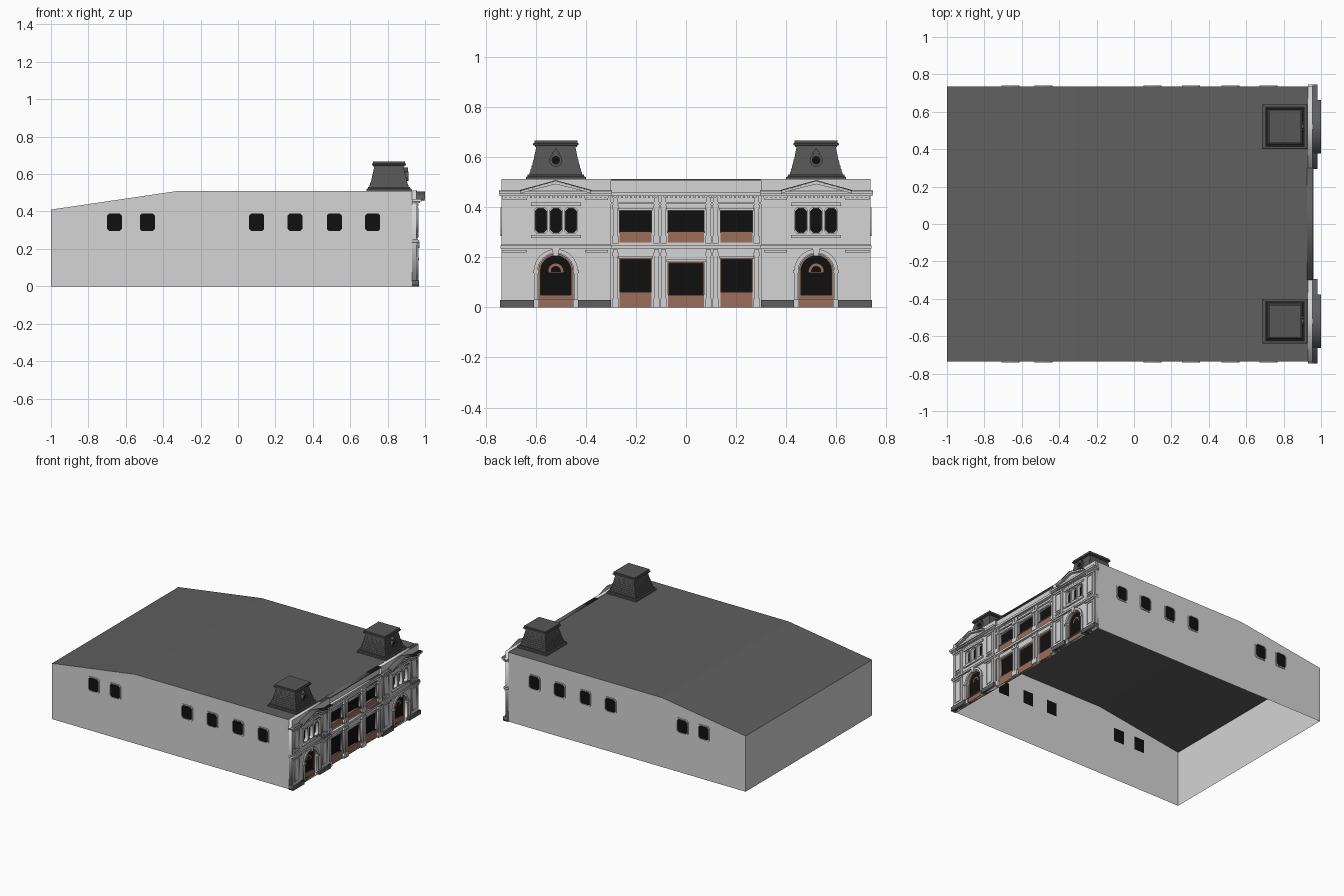
import bpy, bmesh, math
from mathutils import Matrix

if "Cube" in bpy.data.objects:
    bpy.data.objects.remove(bpy.data.objects["Cube"])


def material(name, *rgb):
    m = bpy.data.materials.new(name)
    m.diffuse_color = (*rgb, 1)
    m.use_nodes = True
    m.node_tree.nodes["Principled BSDF"].inputs["Base Color"].default_value = m.diffuse_color
    return m


STONE = material("pale_stone", 0.66, 0.66, 0.66)
ROOF = material("dark_roof", 0.115, 0.115, 0.115)
SLATE = material("slate", 0.095, 0.095, 0.095)
GLASS = material("black_glass", 0.005, 0.005, 0.005)
WOOD = material("brown_wood", 0.32, 0.155, 0.105)

FACADE = Matrix(((0, 0, 1, 0), (1, 0, 0, 0), (0, 1, 0, 0), (0, 0, 0, 1)))   # (y, z) profile along x
SIDE = Matrix(((1, 0, 0, 0), (0, 0, -1, 0), (0, 1, 0, 0), (0, 0, 0, 1)))    # (x, z) profile along -y


def add_object(name, mesh, mat, mirror):
    mesh.materials.clear()
    mesh.materials.append(mat)
    ob = bpy.data.objects.new(name, mesh)
    bpy.context.collection.objects.link(ob)
    if mirror:
        mod = ob.modifiers.new("mirror", 'MIRROR')
        mod.use_axis = (False, True, False)
        mod.use_mirror_merge = False
    return ob


def prism(name, loops, a, b, mat, mirror=True, frame=FACADE):
    """Filled outlines (inner loops become holes) extruded from a to b."""
    cu = bpy.data.curves.new(name, 'CURVE')
    cu.dimensions, cu.fill_mode, cu.extrude = '2D', 'BOTH', abs(b - a) / 2
    for pts in loops:
        sp = cu.splines.new('POLY')
        sp.points.add(len(pts) - 1)
        for p, (u, v) in zip(sp.points, pts):
            p.co = (u, v, 0, 1)
        sp.use_cyclic_u = True
    tmp = bpy.data.objects.new("tmp", cu)
    bpy.context.collection.objects.link(tmp)
    dg = bpy.context.evaluated_depsgraph_get()
    mesh = bpy.data.meshes.new_from_object(tmp.evaluated_get(dg))
    bpy.data.objects.remove(tmp)
    mesh.transform(frame @ Matrix.Translation((0, 0, (a + b) / 2)))
    return add_object(name, mesh, mat, mirror)


def rect(u0, u1, v0, v1):
    return [(u0, v0), (u1, v0), (u1, v1), (u0, v1)]


def chamfer(u0, u1, v0, v1, c):
    return [(u0 + c, v0), (u1 - c, v0), (u1, v0 + c), (u1, v1 - c),
            (u1 - c, v1), (u0 + c, v1), (u0, v1 - c), (u0, v0 + c)]


def arch(c, r, v0, spring, n=16):
    return [(c - r, v0), (c + r, v0)] + [
        (c + r * math.cos(math.pi * i / n), spring + r * math.sin(math.pi * i / n)) for i in range(n + 1)]


def ring_frame(u0, u1, v0, v1, t):
    return [rect(u0, u1, v0, v1), rect(u0 + t, u1 - t, v0 + t, v1 - t)]


# ---- hall: open-bottomed shell with roof, back wall and side walls
bm = bmesh.new()
profile = [(-1, 0), (-1, 0.41), (-0.32, 0.51), (0.945, 0.51)]
rows = [[bm.verts.new((x, s * 0.735, z)) for s in (-1, 1)] for x, z in profile]
for r0, r1 in zip(rows, rows[1:]):
    bm.faces.new((r0[0], r1[0], r1[1], r0[1]))
mesh = bpy.data.meshes.new("roof_and_back")
bm.to_mesh(mesh)
shell = add_object("roof_and_back", mesh, ROOF, False)
shell.data.materials.append(STONE)
for p in shell.data.polygons:
    p.material_index = 1 if abs(p.normal.x) > 0.9 else 0

side_x = [-0.66, -0.485, 0.1, 0.305, 0.515, 0.72]
holes = [chamfer(x - 0.04, x + 0.04, 0.295, 0.39, 0.012) for x in side_x]
prism("side_wall", [[(-1, 0), (0.945, 0), (0.945, 0.51), (-0.32, 0.51), (-1, 0.41)]] + holes,
      0.735, 0.735, STONE, frame=SIDE)
prism("side_window_glass", [rect(x - 0.042, x + 0.042, 0.293, 0.392) for x in side_x],
      0.733, 0.733, GLASS, frame=SIDE)
surround = [chamfer(x - 0.048, x + 0.048, 0.286, 0.398, 0.012) for x in side_x]
prism("side_window_frame", surround + holes, 0.735, 0.741, STONE, frame=SIDE)

# ---- end pavilions: wall with arched door and three upper windows
C = 0.52
win_y = [C - 0.06, C, C + 0.06]
win_holes = [chamfer(y - 0.022, y + 0.022, 0.30, 0.394, 0.01) for y in win_y]
door = arch(C, 0.068, 0.001, 0.145)
prism("pavilion_wall", [rect(0.30, 0.737, 0, 0.513), door] + win_holes, 0.93, 0.955, STONE)
prism("pavilion_glass", [rect(C - 0.1, C + 0.1, 0, 0.22), rect(C - 0.1, C + 0.1, 0.29, 0.4)],
      0.932, 0.936, GLASS)
prism("pavilion_window_frame",
      [chamfer(y - 0.027, y + 0.027, 0.294, 0.40, 0.011) for y in win_y] + win_holes, 0.955, 0.961, STONE)
prism("pavilion_window_sill", [rect(C - 0.1, C + 0.1, 0.278, 0.29)], 0.955, 0.966, STONE)
prism("pavilion_window_lintel", [rect(C - 0.1, C + 0.1, 0.405, 0.418)], 0.955, 0.964, STONE)
prism("door_arch_moulding", [arch(C, 0.088, 0.03, 0.145), arch(C, 0.072, 0.031, 0.145)], 0.955, 0.964, STONE)
prism("door_impost", [rect(C + s * 0.08 - 0.012, C + s * 0.08 + 0.012, 0.138, 0.15) for s in (-1, 1)],
      0.955, 0.969, STONE)
prism("door_keystone", [[(C - 0.01, 0.205), (C + 0.01, 0.205), (C + 0.016, 0.243), (C - 0.016, 0.243)]],
      0.955, 0.97, STONE)
prism("door_wood_frame", [door, arch(C, 0.061, 0.002, 0.145)], 0.938, 0.944, WOOD)
prism("door_lower_panel", [rect(C - 0.062, C + 0.062, 0, 0.05)], 0.937, 0.946, WOOD)
prism("door_transom", [arch(C, 0.03, 0.14, 0.145), arch(C, 0.02, 0.141, 0.145)], 0.936, 0.941, WOOD)

# pavilion piers with framed panels on both storeys
piers = [(0.315, 0.40), (0.64, 0.728)]
prism("pavilion_pier", [rect(a, b, z0, z1) for a, b in piers for z0, z1 in ((0.03, 0.234), (0.255, 0.444))],
      0.955, 0.959, STONE)
panels = []
for a, b in piers:
    m = (a + b) / 2
    for z0, z1 in ((0.05, 0.212), (0.262, 0.28), (0.288, 0.42)):
        panels += ring_frame(m - 0.03, m + 0.03, z0, z1, 0.006)
prism("pavilion_pier_panel", panels, 0.959, 0.964, STONE)
prism("pavilion_pier_capital", [rect(a - 0.004, b + 0.004, z, z + 0.01) for a, b in piers for z in (0.22, 0.428)],
      0.955, 0.966, STONE)
prism("pavilion_plinth", [rect(0.30, 0.432, 0, 0.03), rect(0.608, 0.742, 0, 0.03)], 0.93, 0.969, ROOF)
prism("pavilion_belt", [rect(0.298, 0.741, 0.235, 0.247)], 0.93, 0.969, STONE)
prism("pavilion_belt_step", [rect(0.30, 0.739, 0.247, 0.254)], 0.93, 0.963, STONE)

# top cornice with dentils, dark cover, pediment
prism("pavilion_cornice", [rect(0.297, 0.744, 0.444, 0.452)], 0.93, 0.972, STONE)
prism("pavilion_cornice_lip", [rect(0.295, 0.747, 0.452, 0.463)], 0.93, 0.981, STONE)
prism("pavilion_cornice_cover", [rect(0.295, 0.747, 0.463, 0.466)], 0.955, 0.981, ROOF)
prism("pavilion_dentil", [rect(0.31 + i * 0.018, 0.318 + i * 0.018, 0.436, 0.444) for i in range(24)],
      0.955, 0.964, STONE)
prism("pediment_field", [[(C - 0.125, 0.464), (C + 0.125, 0.464), (C, 0.496)]], 0.955, 0.978, STONE)
prism("pediment_rake", [[(C - 0.14, 0.455), (C - 0.115, 0.463), (C, 0.492), (C + 0.115, 0.463), (C + 0.14, 0.455),
                         (C + 0.14, 0.465), (C, 0.503), (C - 0.14, 0.465)]], 0.955, 0.998, STONE)
prism("pediment_cover", [[(C - 0.142, 0.465), (C, 0.503), (C + 0.142, 0.465), (C + 0.142, 0.469),
                          (C, 0.508), (C - 0.142, 0.469)]], 0.955, 1.0, ROOF)

# ---- central section: three bays on two storeys
bays = [(-0.265, -0.138), (-0.072, 0.072), (0.138, 0.265)]
tops = [0.195, 0.18, 0.195]
lower = [rect(a, b, 0.001, t) for (a, b), t in zip(bays, tops)]
upper = [rect(a, b, 0.26, 0.385) for a, b in bays]
prism("central_wall", [rect(-0.3, 0.3, 0, 0.508)] + lower + upper, 0.925, 0.942, STONE, False)
prism("central_glass", [rect(-0.28, 0.28, 0, 0.2), rect(-0.28, 0.28, 0.255, 0.39)], 0.926, 0.93, GLASS, False)
prism("balcony_panel", [rect(a, b, 0.26, 0.297) for a, b in bays], 0.932, 0.946, WOOD, False)
prism("balcony_rail", [rect(a - 0.003, b + 0.003, 0.297, 0.303) for a, b in bays], 0.932, 0.949, WOOD, False)
prism("shopfront_panel", [rect(a, b, 0, 0.05 if a < 0 < b else 0.062) for a, b in bays],
      0.932, 0.943, WOOD, False)
frames = []
for (a, b), t in zip(bays, tops):
    frames += ring_frame(a, b, 0.04, t, 0.004)
prism("shopfront_frame", frames, 0.931, 0.936, WOOD, False)
casing = []
for (a, b), t in zip(bays, tops):
    casing += [rect(a - 0.006, b + 0.006, t + 0.001, t + 0.011), rect(a - 0.006, b + 0.006, 0.387, 0.396)]
prism("window_head", casing, 0.942, 0.948, STONE, False)

# paired pilasters with bases and capitals
pil = [(0.08, 0.099), (0.108, 0.127), (0.273, 0.292)]
prism("pilaster", [rect(a, b, z0, z1) for a, b in pil for z0, z1 in ((0, 0.234), (0.255, 0.44))],
      0.942, 0.952, STONE)
prism("pilaster_base", [rect(a - 0.003, b + 0.003, z, z + h) for a, b in pil for z, h in ((0, 0.035), (0.255, 0.03))],
      0.942, 0.957, STONE)
prism("pilaster_capital", [rect(a - 0.003, b + 0.003, z, z + 0.014) for a, b in pil for z in (0.205, 0.395)],
      0.942, 0.957, STONE)
prism("central_belt", [rect(-0.3, 0.3, 0.235, 0.25)], 0.93, 0.959, STONE, False)
prism("central_frieze", [rect(-0.3, 0.3, 0.412, 0.42)], 0.93, 0.95, STONE, False)
prism("central_cornice", [rect(-0.3, 0.3, 0.445, 0.46)], 0.93, 0.959, STONE, False)
prism("central_dentil", [rect(-0.295 + i * 0.018, -0.287 + i * 0.018, 0.437, 0.445) for i in range(33)],
      0.942, 0.95, STONE, False)
prism("central_coping", [rect(-0.3, 0.3, 0.506, 0.512)], 0.925, 0.957, ROOF, False)

# ---- mansard towers: square loft with stepped slate rows
X = 0.807
steps = [(0.12, 0.51), (0.12, 0.52), (0.113, 0.524), (0.113, 0.53)]
for i in range(9):
    t = i / 9
    half = 0.079 + 0.026 * (1 - t) ** 1.3
    steps += [(half, 0.53 + 0.11 * t), (half - 0.0015, 0.53 + 0.11 * (t + 0.11))]
steps += [(0.084, 0.64), (0.084, 0.646), (0.091, 0.648), (0.091, 0.655), (0.086, 0.657), (0.086, 0.666)]
bm = bmesh.new()
rings = [[bm.verts.new((X + sx * h, C + sy * h, z)) for sx, sy in ((-1, -1), (1, -1), (1, 1), (-1, 1))]
         for h, z in steps]
for r0, r1 in zip(rings, rings[1:]):
    for i in range(4):
        j = (i + 1) % 4
        bm.faces.new((r0[i], r0[j], r1[j], r1[i]))
bm.faces.new(rings[-1])
mesh = bpy.data.meshes.new("mansard_tower")
bm.to_mesh(mesh)
add_object("mansard_tower", mesh, SLATE, True)


# round dormer on each tower front
def disc(r, n=16):
    return [(C + r * math.cos(2 * math.pi * i / n), 0.588 + r * math.sin(2 * math.pi * i / n)) for i in range(n)]


prism("dormer_ring", [disc(0.026), disc(0.015)], 0.885, 0.912, SLATE)
prism("dormer_glass", [disc(0.016)], 0.895, 0.904, GLASS)
prism("dormer_crest", [[(C - 0.018, 0.612), (C + 0.018, 0.612), (C, 0.636)]], 0.88, 0.908, SLATE)
